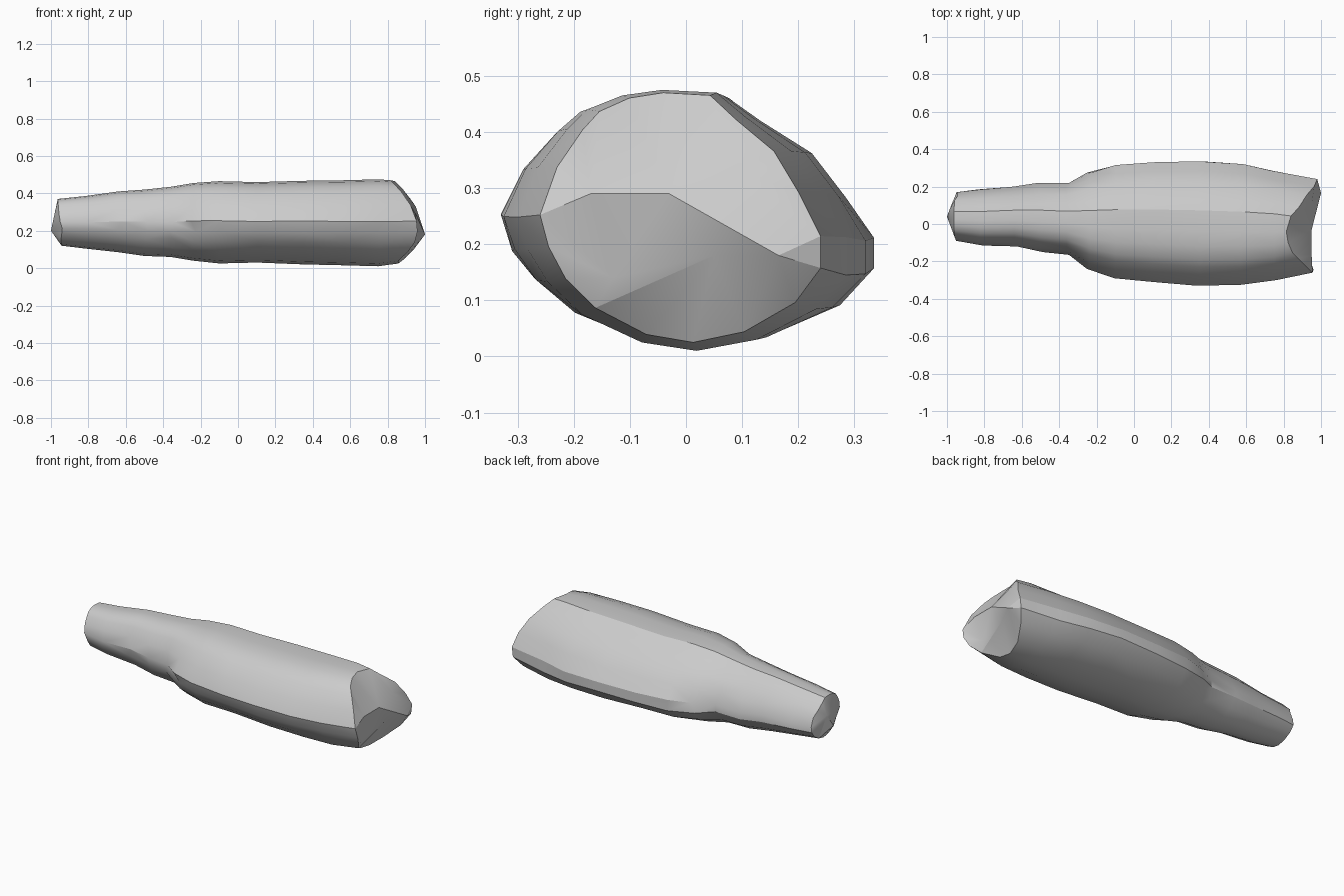
import bpy, bmesh, math, random

random.seed(4)
default_cube = bpy.data.objects.get("Cube")
if default_cube:
    bpy.data.objects.remove(default_cube, do_unlink=True)

# One plain grey for the whole body
grey = bpy.data.materials.new("plain_grey")
grey.use_nodes = True
colour = (0.6, 0.6, 0.6, 1)
grey.diffuse_color = colour
grey.node_tree.nodes["Principled BSDF"].inputs["Base Color"].default_value = colour

# Lopsided cross-section, clockwise from the top, as (side, height)
section = [(.07, .465), (.13, .42), (.22, .36), (.28, .28), (.33, .2), (.33, .14),
           (.27, .075), (.15, .02), (.03, 0), (-.08, .015), (-.2, .065), (-.27, .12),
           (-.31, .18), (-.33, .24), (-.29, .33), (-.23, .4), (-.19, .435),
           (-.12, .46), (-.04, .47)]
# Neck to shoulder to base: position, side limits, height limits
stations = [(-.95, -.09, .17, .12, .37), (-.82, -.115, .185, .105, .385),
            (-.64, -.12, .2, .085, .41), (-.5, -.15, .22, .065, .42),
            (-.36, -.165, .22, .06, .435), (-.24, -.24, .275, .04, .455),
            (-.1, -.29, .315, .025, .465), (.1, -.31, .33, .03, .46),
            (.35, -.33, .335, .02, .467), (.57, -.325, .32, .015, .47),
            (.75, -.3, .285, .01, .475)]


def ring(mesh, position, low_y, high_y, low_z, high_z, wobble=0.005):
    """Fit the cross-section between the limits at one station."""
    points = []
    for side, height in section:
        y = low_y + (high_y - low_y) * (side / .66 + .5)
        z = low_z + (high_z - low_z) * height / .47
        lower = wobble if .1 < height < .3 else 0
        points.append(mesh.verts.new((position + random.uniform(-3, 3) * lower,
                                      y, z + random.uniform(-1, 1) * lower)))
    return points


def faceted_cap(mesh, rim, hubs):
    """Close a rim with long flat triangles that meet at a few hubs."""
    hub_points = [mesh.verts.new(hub) for hub in hubs]
    count = len(rim)
    faces = []
    for i in range(count):
        j = (i + 1) % count
        hub = hub_points[i * len(hubs) // count]
        following = hub_points[j * len(hubs) // count]
        faces.append(mesh.faces.new((rim[i], rim[j], hub)))
        if following != hub:
            faces.append(mesh.faces.new((hub, rim[j], following)))
    faces.append(mesh.faces.new(hub_points))
    return faces


mesh = bmesh.new()
rings = [ring(mesh, *station) for station in stations]

# Slanted base rim that bulges outward at mid height
base_rim = ring(mesh, 0, -.26, .24, .025, .47, 0)
for vert in base_rim:
    rise = vert.co.z - .2
    vert.co.x = .98 - rise * rise * (2 if rise > 0 else 4)
    if vert.co.y < 0:
        vert.co.x -= .02
rings.append(base_rim)

# Tilted neck rim
for vert in rings[0]:
    vert.co.x -= .08 * (vert.co.z - .2)

# Body skin
for near, far in zip(rings, rings[1:]):
    for i in range(len(section)):
        j = (i + 1) % len(section)
        mesh.faces.new((near[i], near[j], far[j], far[i])).smooth = True

# Broken-looking faceted ends
caps = faceted_cap(mesh, rings[-1], [(.95, .1, .33), (1, .165, .18), (.94, .05, .18),
                                     (.92, -.13, .14), (.95, -.17, .29), (.95, -.03, .29)])
caps += faceted_cap(mesh, rings[0], [(-.985, .08, .27), (-1, .04, .2), (-.985, 0, .27)])
for face in caps:
    face.smooth = False

bmesh.ops.triangulate(mesh, faces=mesh.faces[:])
bmesh.ops.recalc_face_normals(mesh, faces=mesh.faces[:])
data = bpy.data.meshes.new("bottle_body")
mesh.to_mesh(data)
mesh.free()
data.materials.append(grey)
body = bpy.data.objects.new("bottle_body", data)
bpy.context.collection.objects.link(body)

# Smooth sides, sharp creases
bpy.context.view_layer.objects.active = body
body.select_set(True)
bpy.ops.object.shade_smooth_by_angle(angle=math.radians(28))
